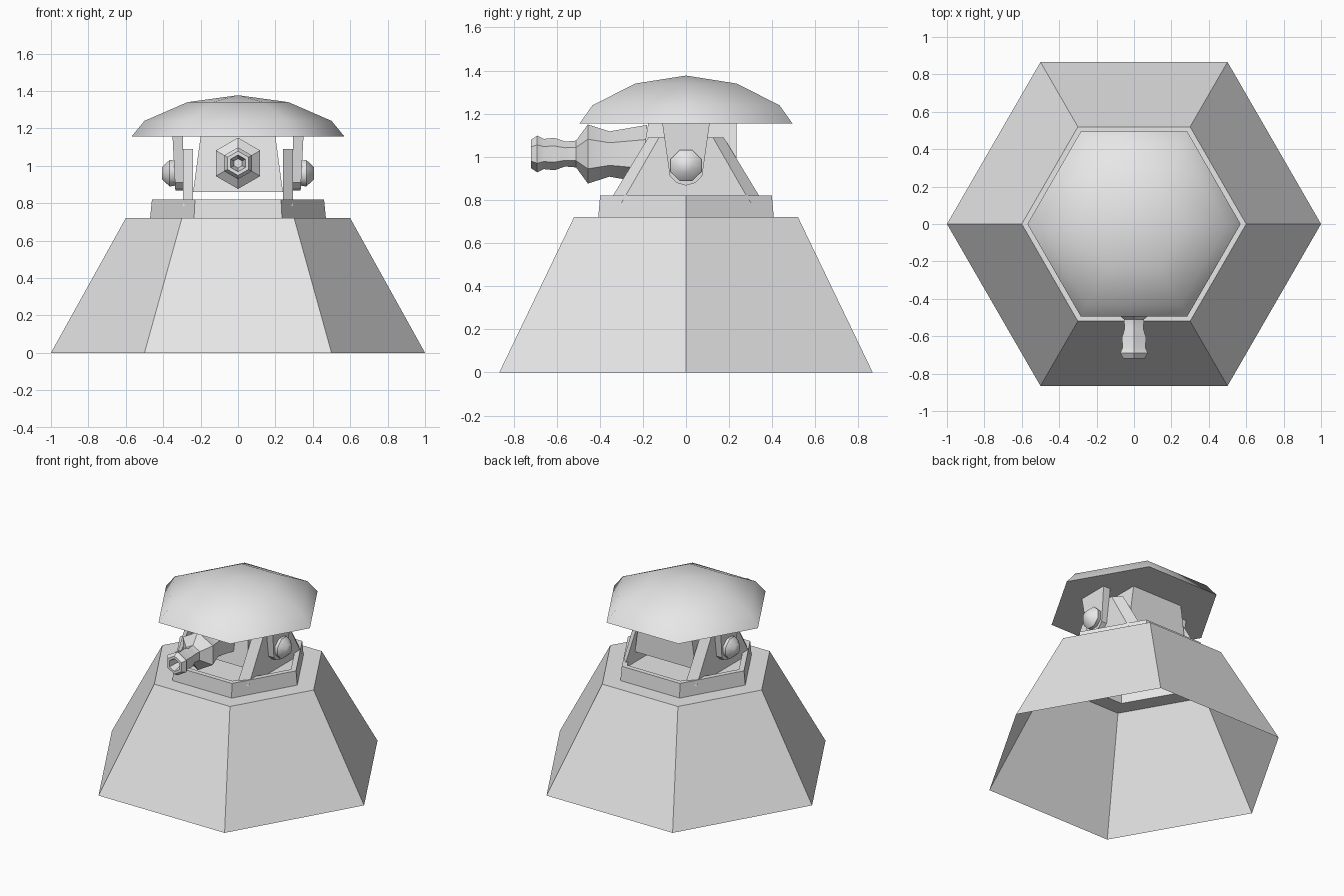
import bpy, bmesh, math
from mathutils import Matrix, Vector

if "Cube" in bpy.data.objects:
    bpy.data.objects.remove(bpy.data.objects["Cube"])

grey = bpy.data.materials.new("light grey")
grey.diffuse_color = (0.8, 0.8, 0.8, 1)
grey.use_nodes = True
grey.node_tree.nodes["Principled BSDF"].inputs["Base Color"].default_value = grey.diffuse_color


def finish(name, bm, smooth=None, outward=True):
    if outward:
        bmesh.ops.recalc_face_normals(bm, faces=bm.faces)
    me = bpy.data.meshes.new(name)
    bm.to_mesh(me)
    bm.free()
    me.materials.append(grey)
    ob = bpy.data.objects.new(name, me)
    bpy.context.collection.objects.link(ob)
    if smooth:
        bpy.ops.object.select_all(action='DESELECT')
        bpy.context.view_layer.objects.active = ob
        ob.select_set(True)
        bpy.ops.object.shade_smooth_by_angle(angle=math.radians(smooth))
    return ob


def lathe(name, profile, sides=6, matrix=Matrix(), smooth=None, cap_start=False, cap_end=False):
    """Spin (radius, height) points around local z; radius 0 makes a tip."""
    bm = bmesh.new()
    rings = []
    for r, h in profile:
        n = 1 if r == 0 else sides
        rings.append([bm.verts.new(matrix @ Vector((r * math.cos(2 * math.pi * i / sides),
                                                    r * math.sin(2 * math.pi * i / sides), h)))
                      for i in range(n)])
    for a, b in zip(rings, rings[1:]):
        for i in range(sides):
            j = (i + 1) % sides
            if len(b) == 1:
                bm.faces.new((a[i], a[j], b[0]))
            elif len(a) == 1:
                bm.faces.new((a[0], b[j], b[i]))
            else:
                bm.faces.new((a[i], a[j], b[j], b[i]))
    if cap_start:
        bm.faces.new(rings[0][::-1])
    if cap_end:
        bm.faces.new(rings[-1])
    return finish(name, bm, smooth, outward=cap_start or profile[0][0] == 0)


def loft(name, first, second, smooth=None):
    """Closed solid between two matching outlines."""
    bm = bmesh.new()
    a = [bm.verts.new(p) for p in first]
    b = [bm.verts.new(p) for p in second]
    bm.faces.new(a)
    bm.faces.new(b[::-1])
    for i in range(len(a)):
        j = (i + 1) % len(a)
        bm.faces.new((a[i], b[i], b[j], a[j]))
    return finish(name, bm, smooth)


# Hollow base skirt with the ledge, neck ring and recessed floor
lathe("base_skirt", [(1.0, 0), (0.6, 0.72), (0.47, 0.72)])
lathe("neck_ring", [(0.47, 0.72), (0.46, 0.82), (0.42, 0.82), (0.415, 0.785)], cap_end=True)

# Domed roof
lathe("dome_roof", [(0.57, 1.155), (0.5, 1.24), (0.27, 1.34), (0, 1.377)],
      smooth=60, cap_start=True)

# Gun housing hanging under the roof
loft("gun_housing",
     [(-0.2, -0.175, 1.156), (0.2, -0.175, 1.156), (0.2, 0.235, 1.156), (-0.2, 0.235, 1.156)],
     [(-0.24, -0.225, 0.86), (0.24, -0.225, 0.86), (0.24, 0.235, 0.86), (-0.24, 0.235, 0.86)])

# Six-sided gun barrel with a bored muzzle, pointing forward
aim = Matrix.Translation((0, 0, 1.013)) @ Matrix.Rotation(math.pi / 2, 4, 'X') \
    @ Matrix.Rotation(math.pi / 6, 4, 'Z')
lathe("gun_barrel",
      [(0.135, 0.18), (0.105, 0.355), (0.137, 0.455), (0.062, 0.51), (0.058, 0.56), (0.075, 0.61),
       (0.07, 0.66), (0.085, 0.69), (0.065, 0.72), (0.045, 0.72), (0.025, 0.64), (0, 0.64)],
      matrix=aim, smooth=35, cap_start=True)

for side, s in (("left", -1), ("right", 1)):
    # Tapered support bracket standing on the neck
    def bracket(x, bottom, top):
        return [(s * x, -bottom, 0.785), (s * x, bottom, 0.785), (s * x, top, 1.09), (s * x, -top, 1.09)]
    loft(side + "_bracket", bracket(0.24, 0.36, 0.175), bracket(0.295, 0.3, 0.125))

    # Hanging arm with a rounded lower end
    outline = [(-0.11, 1.156), (-0.075, 0.91), (-0.045, 0.88), (0, 0.867),
               (0.045, 0.88), (0.075, 0.91), (0.11, 1.156)]
    loft(side + "_arm", [(s * 0.293, y, z) for y, z in outline],
         [(s * (0.335 + 0.015 * (z - 0.867) / 0.289), y, z) for y, z in outline])

    # Pivot bolt
    lathe(side + "_pivot_bolt", [(0.07, 0.325), (0.077, 0.365), (0.035, 0.407)], sides=8,
          matrix=Matrix.Translation((0, 0, 0.96)) @ Matrix.Rotation(s * math.pi / 2, 4, 'Y')
          @ Matrix.Rotation(math.pi / 8, 4, 'Z'),
          smooth=50, cap_start=True, cap_end=True)
